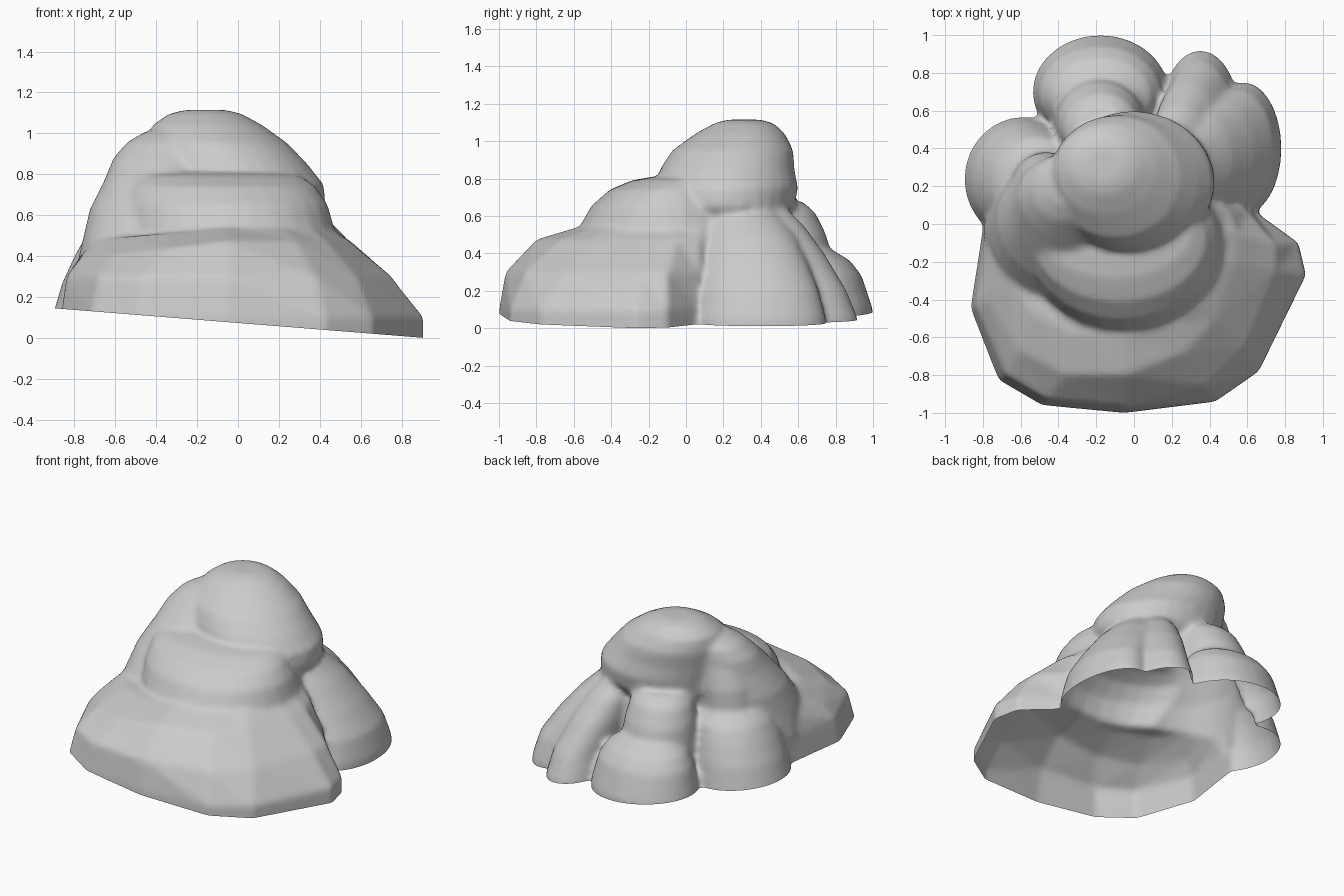
import bpy, bmesh, math
from mathutils import Vector

bm = bmesh.new()


def loft(rings):
    """Closed solid through rings of 3D points."""
    loops = [[bm.verts.new(p) for p in r] for r in rings]
    n = len(loops[0])
    for a, b in zip(loops, loops[1:]):
        for i in range(n):
            j = (i + 1) % n
            bm.faces.new((a[i], a[j], b[j], b[i]))
    caps = [bm.faces.new(loops[0]), bm.faces.new(loops[-1])]
    bmesh.ops.triangulate(bm, faces=caps)


def lobe(levels, n=28, grounded=True):
    """Stack of ellipses given as (z, centre x, centre y, radius x, radius y)."""
    if grounded:
        levels = [(-0.15,) + levels[0][1:]] + levels
    loft([[(cx + rx * math.cos(t), cy + ry * math.sin(t), z)
           for t in (2 * math.pi * i / n for i in range(n))]
          for z, cx, cy, rx, ry in levels])


# Front skirt, steep at left and sloping at right, its ledge dipping to the left
back = [(-0.6, 0.25), (-0.1, 0.35), (0.3, 0.25)]
foot = [(.62, .08), (.87, -.1), (.91, -.27), (.66, -.78), (.43, -.94), (-.05, -1),
        (-.49, -.96), (-.72, -.83), (-.87, -.45), (-.83, -.2), (-.8, 0)] + back
waist = [(.6, .07), (.75, -.1), (.75, -.25), (.58, -.66), (.38, -.86), (-.05, -.965),
         (-.46, -.93), (-.68, -.8), (-.84, -.43), (-.81, -.2), (-.78, 0)] + back
ledge = [(.5, .08), (.55, -.05), (.54, -.2), (.43, -.5), (.28, -.67), (-.05, -.8),
         (-.36, -.8), (-.61, -.67), (-.77, -.4), (-.78, -.18), (-.75, 0)] + back
shelf = [(.44, .08), (.46, -.05), (.44, -.2), (.36, -.42), (.23, -.52), (-.05, -.6),
         (-.34, -.57), (-.54, -.46), (-.67, -.28), (-.71, -.13), (-.71, 0)] + back
loft([[(x, y, z + dip * min(0, x + .05)) for x, y in o] for o, z, dip in
      ((foot, -.15, 0), (foot, .1, 0), (waist, .3, 0), (ledge, .475, .12), (shelf, .535, .08))])

# Middle tier
lobe([(.4, -.05, -.1, .52, .48), (.54, -.05, -.1, .52, .47), (.65, -.06, -.1, .5, .41),
      (.74, -.08, -.08, .46, .33), (.79, -.1, -.03, .41, .26), (.81, -.1, 0, .31, .18)],
     grounded=False)
# Overhanging head
lobe([(.58, 0, .22, .38, .31), (.65, .01, .22, .42, .36), (.75, 0, .22, .42, .38),
      (.85, -.05, .22, .39, .36), (.95, -.1, .25, .345, .325), (1.04, -.15, .29, .27, .24),
      (1.095, -.16, .31, .18, .16), (1.115, -.16, .31, .1, .09)], grounded=False)
# Left shoulder, blending down into the skirt
lobe([(.3, -.4, -.04, .4, .4), (.48, -.4, -.03, .36, .38), (.63, -.39, .03, .335, .33),
      (.78, -.37, .1, .28, .27), (.88, -.36, .15, .25, .22), (.96, -.35, .19, .19, .18),
      (1.01, -.33, .21, .12, .12)], grounded=False)
# Knob behind the shoulder
lobe([(.44, -.48, .2, .16, .17), (.55, -.48, .2, .18, .18), (.7, -.46, .2, .18, .18),
      (.82, -.43, .2, .16, .16), (.9, -.39, .2, .12, .12)], grounded=False)
# Left foot
lobe([(.1, -.59, .24, .32, .33), (.27, -.57, .23, .29, .31), (.4, -.54, .21, .26, .29),
      (.49, -.51, .2, .24, .26), (.55, -.49, .18, .2, .21)])
# Core and rear column below the head
lobe([(.1, 0, .28, .4, .3), (.62, 0, .25, .33, .27)])
lobe([(.1, -.18, .55, .25, .25), (.3, -.18, .55, .25, .25), (.5, -.18, .53, .23, .22),
      (.62, -.17, .5, .2, .19), (.68, -.16, .48, .15, .14)])
# Rear foot
lobe([(.1, -.18, .7, .36, .3), (.28, -.18, .69, .32, .25), (.36, -.18, .68, .27, .2),
      (.42, -.18, .66, .18, .12)])
# Two rear right feet
lobe([(.05, .35, .6, .2, .32), (.2, .34, .58, .18, .28), (.4, .28, .5, .17, .24),
      (.55, .23, .43, .15, .2), (.64, .2, .4, .1, .14)])
lobe([(.05, .58, .4, .2, .35), (.2, .55, .39, .19, .32), (.35, .46, .37, .18, .28),
      (.5, .36, .34, .16, .24), (.62, .28, .3, .12, .18)])

bmesh.ops.recalc_face_normals(bm, faces=bm.faces)
mesh = bpy.data.meshes.new("mound_shell")
bm.to_mesh(mesh)
bm.free()
mound = bpy.data.objects.new("mound_shell", mesh)
bpy.context.collection.objects.link(mound)

# Fuse the masses into one soft skin
rm = mound.modifiers.new("fuse", 'REMESH')
rm.mode, rm.voxel_size = 'VOXEL', 0.018
sm = mound.modifiers.new("soften", 'SMOOTH')
sm.factor, sm.iterations = 0.5, 9
fused = bpy.data.meshes.new_from_object(
    mound.evaluated_get(bpy.context.evaluated_depsgraph_get()))
mound.modifiers.clear()

# Open the underside along a tilted rim
bm = bmesh.new()
bm.from_mesh(fused)
bmesh.ops.bisect_plane(bm, geom=bm.verts[:] + bm.edges[:] + bm.faces[:],
                       plane_co=Vector((0, 0, .073)), plane_no=Vector((.08, 0, 1)),
                       clear_inner=True)
for f in bm.faces:
    f.smooth = True
bm.to_mesh(fused)
bm.free()
mound.data = fused
